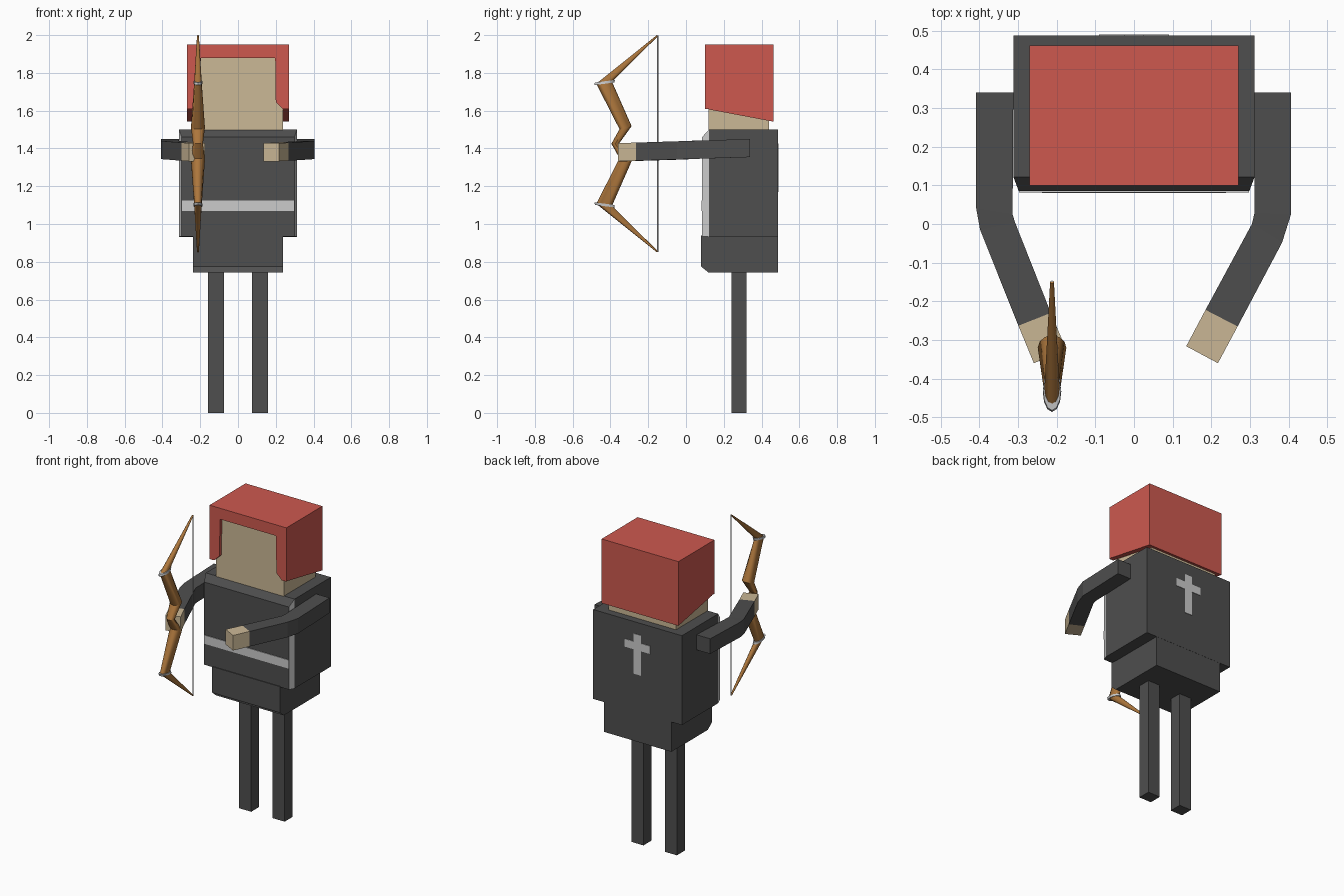
import bpy, bmesh, math

if "Cube" in bpy.data.objects:
    bpy.data.objects.remove(bpy.data.objects["Cube"])


def material(name, r, g, b):
    lin = [((c / 255 + 0.055) / 1.055) ** 2.4 for c in (r, g, b)]
    m = bpy.data.materials.new(name)
    m.diffuse_color = (*lin, 1)
    m.use_nodes = True
    m.node_tree.nodes["Principled BSDF"].inputs["Base Color"].default_value = m.diffuse_color
    return m


DARK = material("charcoal cloth", 78, 78, 78)
LIGHT = material("light grey trim", 203, 203, 203)
RED = material("red hood", 205, 89, 79)
SKIN = material("skin", 203, 184, 150)
WOOD = material("bow wood", 172, 118, 60)


def make(name, verts, faces, *mats):
    """Mesh object with outward normals."""
    bm = bmesh.new()
    vs = [bm.verts.new(v) for v in verts]
    for f in faces:
        bm.faces.new([vs[i] for i in f])
    bmesh.ops.recalc_face_normals(bm, faces=bm.faces)
    me = bpy.data.meshes.new(name)
    bm.to_mesh(me)
    bm.free()
    ob = bpy.data.objects.new(name, me)
    bpy.context.collection.objects.link(ob)
    for m in mats:
        me.materials.append(m)
    return ob


def loft(name, rings, *mats):
    """Skin a list of equal-length rings and cap both ends."""
    n = len(rings[0])
    verts = [v for r in rings for v in r]
    faces = [(k * n + i, k * n + (i + 1) % n, (k + 1) * n + (i + 1) % n, (k + 1) * n + i)
             for k in range(len(rings) - 1) for i in range(n)]
    faces += [tuple(range(n)), tuple(range(len(verts) - n, len(verts)))]
    return make(name, verts, faces, *mats)


def prism(name, pts, place, a, b, mat):
    """Extrude a 2D outline from a to b; place(u, v, t) gives the 3D point."""
    return loft(name, [[place(u, v, t) for u, v in pts] for t in (a, b)], mat)


def box(name, x0, x1, y0, y1, z0, z1, mat):
    return prism(name, [(x0, y0), (x1, y0), (x1, y1), (x0, y1)],
                 lambda u, v, t: (u, v, t), z0, z1, mat)


def rect(x, y, z0, z1):
    return [(-x, y, z0), (x, y, z0), (x, y, z1), (-x, y, z1)]


along_x = lambda u, v, t: (t, u, v)
along_y = lambda u, v, t: (u, t, v)

# Torso with a bevelled front; the upright bevels are light trim
torso = loft("torso", [rect(0.298, 0.085, 0.935, 1.46), rect(0.312, 0.122, 0.932, 1.5),
                       rect(0.312, 0.487, 0.932, 1.5)], DARK, LIGHT)
for p in torso.data.polygons:
    if p.center.y < 0.115 and abs(p.normal.x) > 0.5:
        p.material_index = 1
box("chest_stripe", -0.297, 0.297, 0.081, 0.088, 1.07, 1.125, LIGHT)

# Hips with a light bevel along the lower front edge
hips = loft("hips", [[(x, y, z) for y, z in ((0.08, 0.94), (0.08, 0.775), (0.12, 0.742),
                                           (0.486, 0.742), (0.486, 0.94))]
                     for x in (-0.238, 0.238)], DARK, LIGHT)
for p in hips.data.polygons:
    if p.normal.z < -0.3 and p.normal.y < -0.3:
        p.material_index = 1

# Cross on the back
w, a, t0, t1, b0, b1 = 0.026, 0.09, 1.325, 1.375, 1.17, 1.425
prism("back_cross", [(-w, b0), (w, b0), (w, t0), (a, t0), (a, t1), (w, t1), (w, b1),
                     (-w, b1), (-w, t1), (-a, t1), (-a, t0), (-w, t0)],
      along_y, 0.484, 0.49, LIGHT)

# Legs
for side, s in (("left", 1), ("right", -1)):
    box(side + "_leg", s * 0.075, s * 0.16, 0.24, 0.32, 0, 0.745, DARK)

# Head and hood, the hood front being a frame around the face
box("head", -0.238, 0.238, 0.12, 0.44, 1.495, 1.9, SKIN)
prism("hood", [(0.123, 1.606), (0.462, 1.542), (0.462, 1.95), (0.123, 1.95)],
      along_x, -0.27, 0.27, RED)
half = [(0.27, 1.95), (0.27, 1.608), (0.238, 1.608), (0.2, 1.645), (0.197, 1.88)]
prism("hood_front", half + [(-x, z) for x, z in reversed(half)], along_y, 0.1, 0.123, RED)


# Arms and hands: (outer, inner) plan points from shoulder to fingers
def arm(side, stations):
    rings = []
    for (ox, oy), (ix, iy) in stations:
        z = 1.38 + 0.022 * (oy + 0.36) / 0.7
        rings.append([(ox, oy, z - 0.048), (ix, iy, z - 0.048),
                      (ix, iy, z + 0.048), (ox, oy, z + 0.048)])
    loft(side + "_arm", rings[:-1], DARK)
    loft(side + "_hand", rings[-2:], SKIN)


arm("left", [((0.406, 0.34), (0.31, 0.34)), ((0.406, 0.025), (0.312, 0.03)),
             ((0.383, -0.048), (0.305, 0.0)), ((0.268, -0.265), (0.185, -0.222)),
             ((0.217, -0.36), (0.135, -0.316))])
arm("right", [((-0.408, 0.34), (-0.312, 0.34)), ((-0.408, 0.04), (-0.314, 0.025)),
              ((-0.398, -0.015), (-0.308, 0.005)), ((-0.299, -0.263), (-0.215, -0.23)),
              ((-0.259, -0.36), (-0.175, -0.325))])

# Bow: each section is front (y, z), back (y, z) and sideways radius
BX, MID = -0.212, 1.425


def section(front, back, rx, n=12):
    (y0, z0), (y1, z1) = front, back
    ring = []
    for i in range(n):
        c, s = math.cos(math.tau * i / n), math.sin(math.tau * i / n)
        ring.append((BX + rx * s, (y0 + y1) / 2 + c * (y0 - y1) / 2,
                     (z0 + z1) / 2 + c * (z0 - z1) / 2))
    return ring


def smooth(ob):
    bpy.ops.object.select_all(action='DESELECT')
    bpy.context.view_layer.objects.active = ob
    ob.select_set(True)
    bpy.ops.object.shade_smooth_by_angle(angle=math.radians(40))


flip = lambda ring: [(x, y, 2 * MID - z) for x, y, z in ring]
upper = [section((-0.154, 2.0), (-0.147, 1.996), 0.005),
         section((-0.475, 1.743), (-0.392, 1.754), 0.02),
         section((-0.352, 1.502), (-0.288, 1.518), 0.037),
         section((-0.395, 1.425), (-0.355, 1.425), 0.026)]
smooth(loft("bow", upper + [flip(r) for r in reversed(upper[:-1])], WOOD))

# Metal bands at the limb bends
band = [section((-0.486, 1.735), (-0.38, 1.749), 0.024),
        section((-0.482, 1.749), (-0.376, 1.763), 0.023)]
smooth(loft("upper_band", band, LIGHT))
smooth(loft("lower_band", [flip(r) for r in band], LIGHT))

# Bowstring
smooth(loft("bowstring", [section((-0.153, z), (-0.146, z), 0.0035, 6)
                          for z in (0.852, 1.998)], LIGHT))
